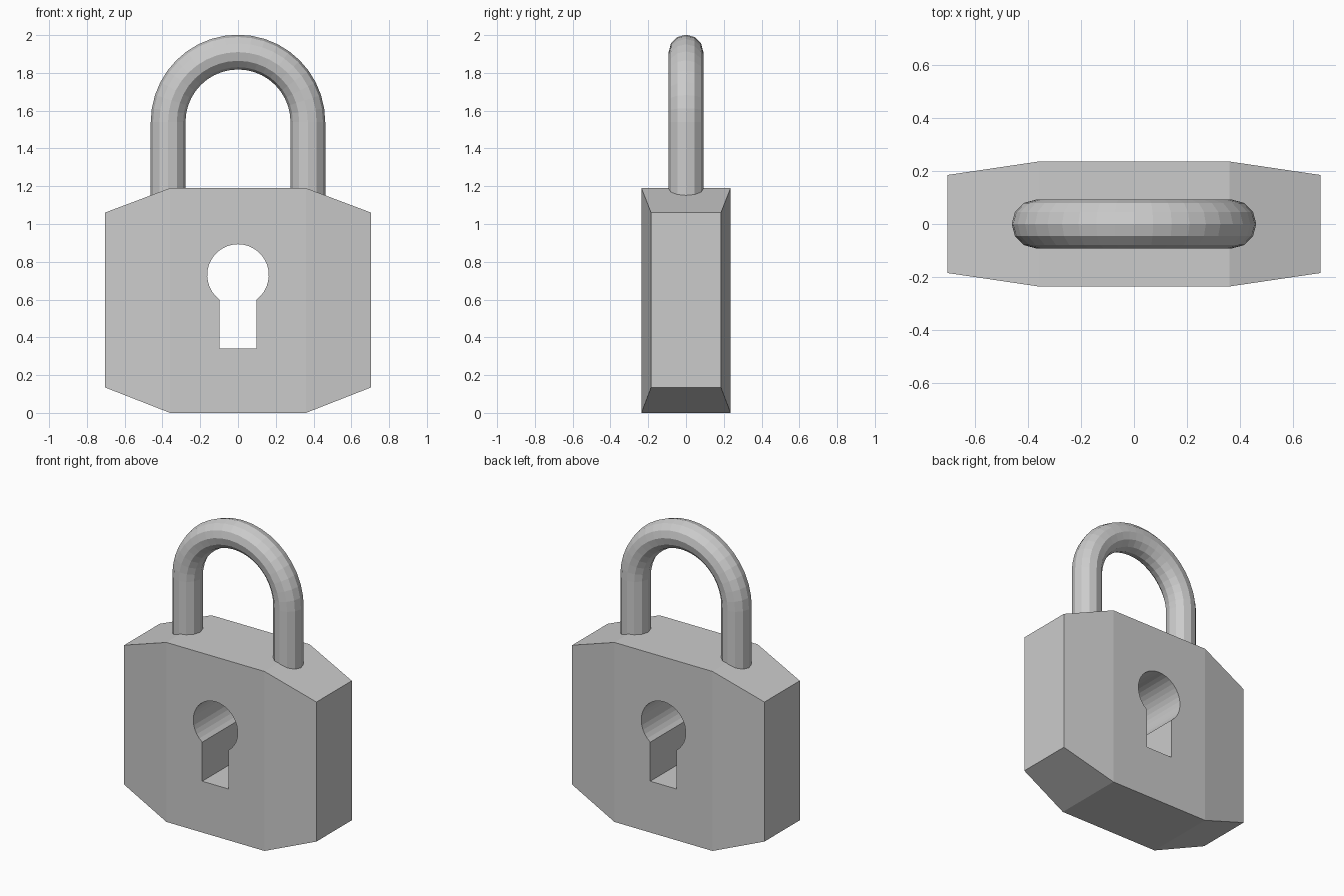
import bpy, bmesh
from math import sin, cos, pi, asin

if "Cube" in bpy.data.objects:
    bpy.data.objects.remove(bpy.data.objects["Cube"])


def make_object(name, bm):
    bmesh.ops.recalc_face_normals(bm, faces=bm.faces)
    mesh = bpy.data.meshes.new(name)
    bm.to_mesh(mesh)
    bm.free()
    obj = bpy.data.objects.new(name, mesh)
    bpy.context.collection.objects.link(obj)
    return obj


def loft(name, sections):
    """Skin a list of equal-length point rings and cap both ends."""
    bm = bmesh.new()
    rings = [[bm.verts.new(p) for p in s] for s in sections]
    n = len(rings[0])
    for a, b in zip(rings, rings[1:]):
        for i in range(n):
            j = (i + 1) % n
            bm.faces.new((a[i], a[j], b[j], b[i]))
    bm.faces.new(rings[0])
    bm.faces.new(rings[-1])
    return make_object(name, bm)


# Body: rectangular sections along x, narrowing toward both ends
def rect(x, y, z0, z1):
    return [(x, -y, z0), (x, y, z0), (x, y, z1), (x, -y, z1)]


end, mid = (0.185, 0.135, 1.06), (0.236, 0.0, 1.19)
body = loft("lock_body", [rect(-0.705, *end), rect(-0.36, *mid),
                          rect(0.36, *mid), rect(0.705, *end)])

# Keyhole cutter: round head with a straight slot, all the way through
R, CZ, HALF, BOTTOM = 0.163, 0.73, 0.097, 0.34
gap = asin(HALF / R)
STEPS = 28
profile = [(-HALF, BOTTOM), (HALF, BOTTOM)]
for i in range(STEPS + 1):
    a = -pi / 2 + gap + (2 * pi - 2 * gap) * i / STEPS
    profile.append((R * cos(a), CZ + R * sin(a)))
cutter = loft("keyhole_cutter", [[(x, y, z) for x, z in profile] for y in (-0.5, 0.5)])
cutter.hide_render = True
cutter.display_type = 'WIRE'
cut = body.modifiers.new("keyhole", 'BOOLEAN')
cut.operation = 'DIFFERENCE'
cut.solver = 'EXACT'
cut.object = cutter

# Shackle: 12-sided tube along two straight legs and a half circle
BEND, TUBE, ARC_Z, FOOT_Z, SIDES, ARC = 0.37, 0.092, 1.54, 1.12, 12, 20


def ring(cx, cz, a):
    return [(cx + TUBE * cos(t) * cos(a), TUBE * sin(t), cz + TUBE * cos(t) * sin(a))
            for t in (2 * pi * k / SIDES for k in range(SIDES))]


path = [(BEND, FOOT_Z, 0)]
for i in range(ARC + 1):
    a = pi * i / ARC
    path.append((BEND * cos(a), ARC_Z + BEND * sin(a), a))
path.append((-BEND, FOOT_Z, pi))
loft("shackle", [ring(*p) for p in path])
